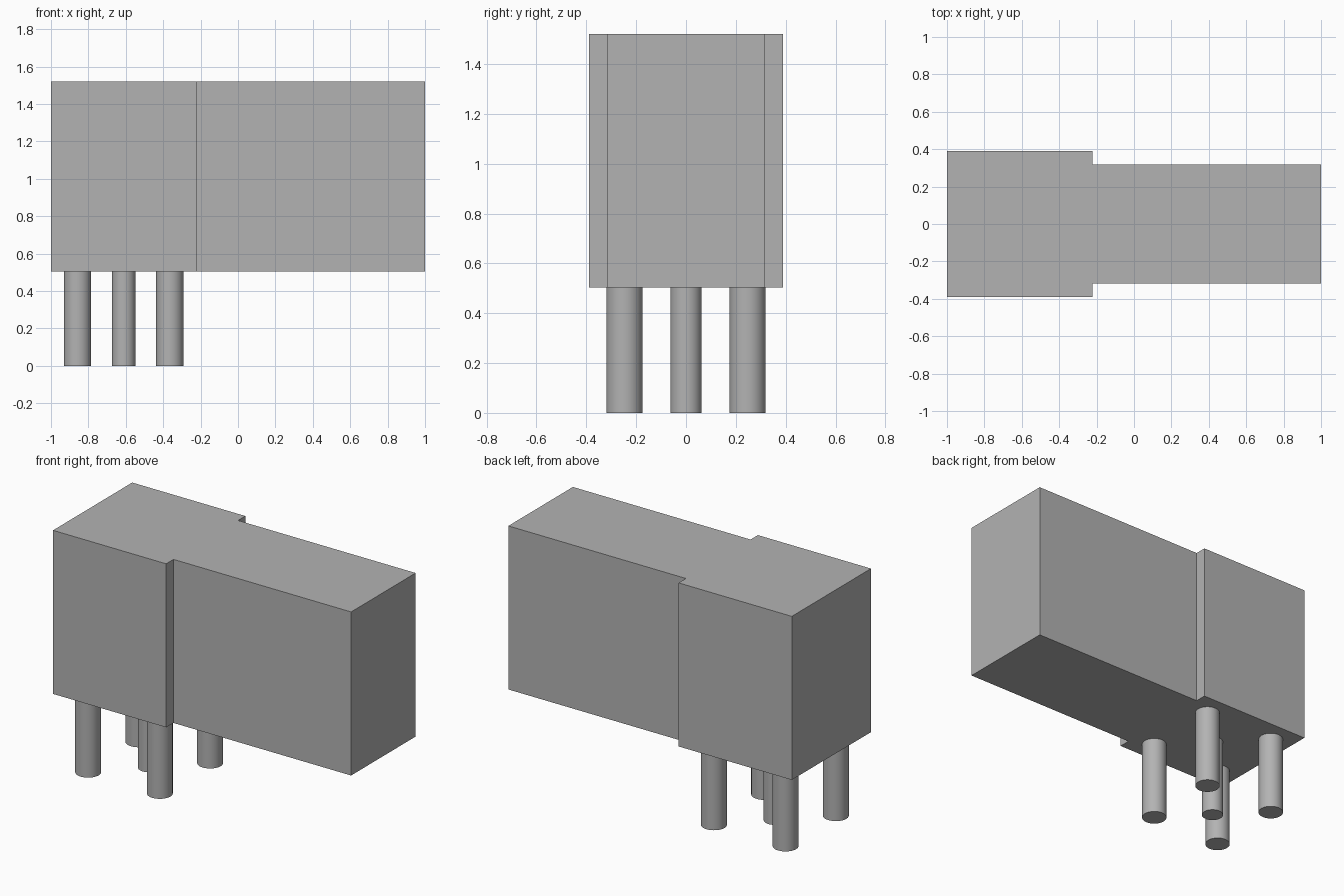
import bpy, bmesh, math

if "Cube" in bpy.data.objects:
    bpy.data.objects.remove(bpy.data.objects["Cube"])

grey = bpy.data.materials.new("light grey")
grey.diffuse_color = (0.45, 0.45, 0.45, 1)
grey.use_nodes = True
grey.node_tree.nodes["Principled BSDF"].inputs["Base Color"].default_value = grey.diffuse_color

BOTTOM, TOP = 0.503, 1.52


def add_object(name, bm):
    bmesh.ops.recalc_face_normals(bm, faces=bm.faces[:])
    mesh = bpy.data.meshes.new(name)
    bm.to_mesh(mesh)
    bm.free()
    mesh.materials.append(grey)
    obj = bpy.data.objects.new(name, mesh)
    bpy.context.collection.objects.link(obj)
    return obj


# Housing: stepped plan outline, mirrored in y and extruded upwards
half = [(-1, -0.389), (-0.222, -0.389), (-0.222, -0.317), (1, -0.317)]
outline = half + [(x, -y) for x, y in reversed(half)]
bm = bmesh.new()
base = bm.faces.new([bm.verts.new((x, y, BOTTOM)) for x, y in outline])
ext = bmesh.ops.extrude_face_region(bm, geom=[base], use_keep_orig=True)
top = [v for v in ext["geom"] if isinstance(v, bmesh.types.BMVert)]
bmesh.ops.translate(bm, verts=top, vec=(0, 0, TOP - BOTTOM))
add_object("housing", bm)


# Round pins under the wide end
def pin(name, x, y, radius):
    bpy.ops.mesh.primitive_cylinder_add(vertices=32, radius=radius, depth=BOTTOM,
                                        location=(x, y, BOTTOM / 2))
    obj = bpy.context.object
    obj.name = name
    obj.data.materials.append(grey)
    bpy.ops.object.shade_smooth_by_angle(angle=math.radians(40))


pin("centre_pin", -0.611, 0, 0.063)
for x, end in ((-0.858, "outer"), (-0.365, "inner")):
    for y, side in ((-0.247, "front"), (0.247, "back")):
        pin(f"{side}_{end}_pin", x, y, 0.073)
